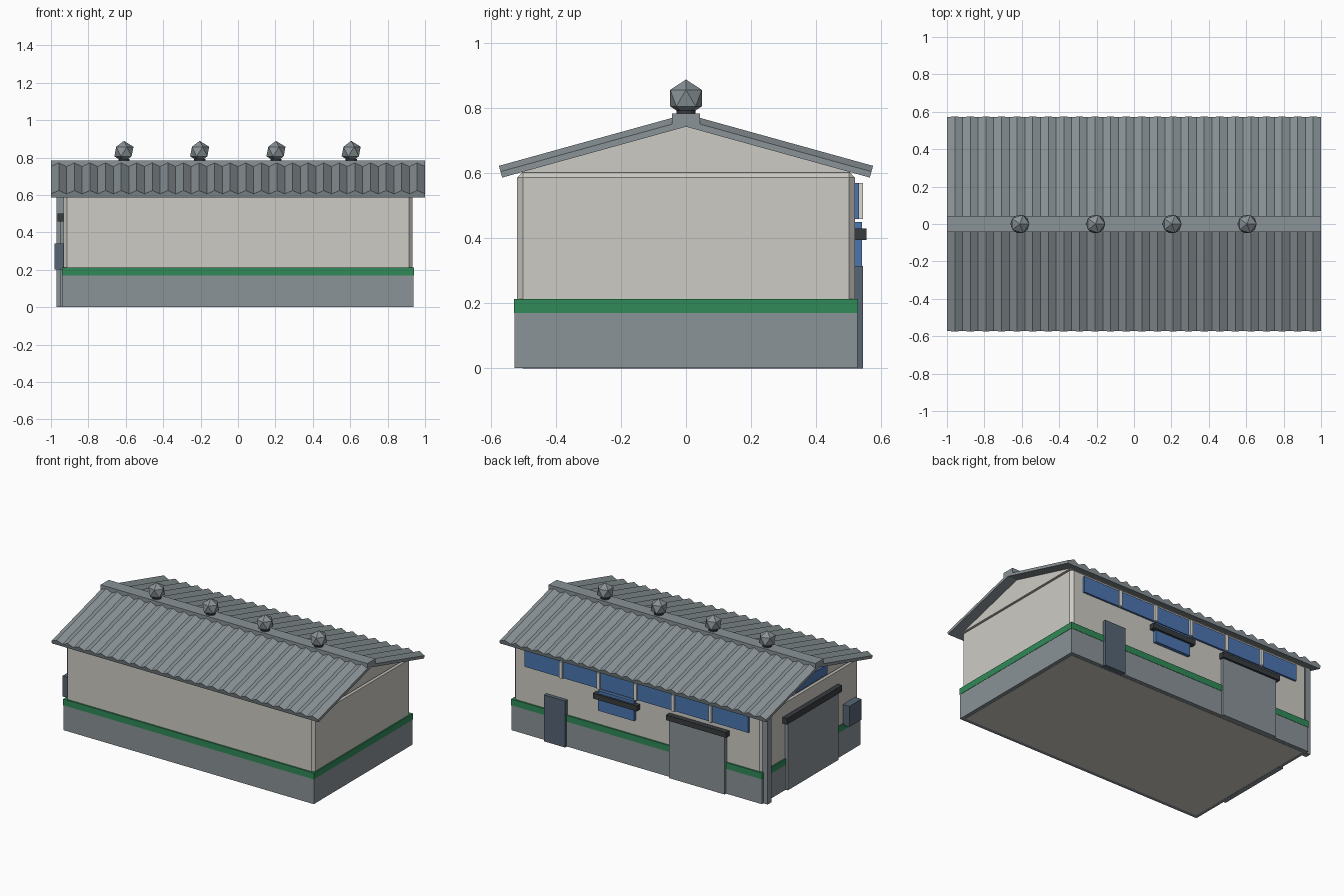
import bpy, bmesh, math

if "Cube" in bpy.data.objects:
    bpy.data.objects.remove(bpy.data.objects["Cube"])


def material(name, r, g, b):
    lin = [((c / 255 + 0.055) / 1.055) ** 2.4 for c in (r, g, b)]
    m = bpy.data.materials.new(name)
    m.diffuse_color = (*lin, 1)
    m.use_nodes = True
    m.node_tree.nodes["Principled BSDF"].inputs["Base Color"].default_value = m.diffuse_color
    return m


WALL = material("warm_white", 206, 203, 196)
GREY = material("grey", 138, 147, 151)
GREEN = material("green", 48, 138, 88)
SLATE = material("slate", 86, 101, 116)
BLUE = material("blue_glass", 76, 118, 176)
DARK = material("charcoal", 56, 60, 63)
PALE = material("pale_frame", 222, 220, 214)


def finish(name, bm, mat):
    bmesh.ops.recalc_face_normals(bm, faces=bm.faces)
    me = bpy.data.meshes.new(name)
    bm.to_mesh(me)
    bm.free()
    me.materials.append(mat)
    ob = bpy.data.objects.new(name, me)
    bpy.context.collection.objects.link(ob)
    return ob


def box(name, x, y, z, mat, bevel=0):
    """Box from (min, max) pairs, with optional chamfered edges."""
    bm = bmesh.new()
    bmesh.ops.create_cube(bm, size=1)
    for v in bm.verts:
        v.co = [r[0] if c < 0 else r[1] for c, r in zip(v.co, (x, y, z))]
    if bevel:
        bmesh.ops.bevel(bm, geom=bm.edges[:], offset=bevel, segments=1,
                        affect='EDGES', profile=0.5)
    return finish(name, bm, mat)


# Walls, plinth and stripe
box("walls", (-0.932, 0.932), (-0.52, 0.52), (0, 0.605), WALL, 0.018)
box("plinth", (-0.938, 0.938), (-0.528, 0.528), (0.001, 0.17), GREY)
box("stripe", (-0.94, 0.94), (-0.53, 0.53), (0.17, 0.213), GREEN)

# Gable prism under the roof
bm = bmesh.new()
ends = [[bm.verts.new((x, y, z)) for y, z in ((-0.51, 0.603), (0.51, 0.603), (0, 0.745))]
        for x in (-0.93, 0.93)]
bm.faces.new(ends[0])
bm.faces.new(ends[1])
for i in range(3):
    j = (i + 1) % 3
    bm.faces.new((ends[0][i], ends[0][j], ends[1][j], ends[1][i]))
finish("gable", bm, WALL)

# Corrugated roof slopes: flat underside, zigzag top
ANGLE, LENGTH, WAVES = math.atan(0.277), 0.587, 24
CA, SA = math.cos(ANGLE), math.sin(ANGLE)
for side, label in ((-1, "front"), (1, "back")):
    bm = bmesh.new()
    rows = []
    for i in range(2 * WAVES + 1):
        x = -1 + i / WAVES
        t = 0.0375 if i % 2 else 0.019
        rows.append([bm.verts.new((x, side * (s * CA + h * SA), 0.744 - s * SA + h * CA))
                     for s, h in ((0, 0), (LENGTH, 0), (LENGTH, t), (0, t))])
    for a, b in zip(rows, rows[1:]):
        for k in range(4):
            n = (k + 1) % 4
            bm.faces.new((a[k], a[n], b[n], b[k]))
    bm.faces.new(rows[0])
    bm.faces.new(rows[-1])
    finish(label + "_roof", bm, GREY)
box("ridge_cap", (-1, 1), (-0.043, 0.043), (0.747, 0.785), GREY)

# Roof ventilators
for i, x in enumerate((-0.61, -0.205, 0.203, 0.605)):
    bm = bmesh.new()
    bmesh.ops.create_icosphere(bm, subdivisions=1, radius=0.057)
    bmesh.ops.translate(bm, verts=bm.verts, vec=(x, 0, 0.832))
    finish(f"vent_ball_{i}", bm, GREY)
    bm = bmesh.new()
    bmesh.ops.create_cone(bm, cap_ends=True, segments=12, radius1=0.03,
                          radius2=0.03, depth=0.03)
    bmesh.ops.translate(bm, verts=bm.verts, vec=(x, 0, 0.778))
    finish(f"vent_neck_{i}", bm, DARK)

# Back side: window strip with dividers
box("window_strip", (-0.84, 0.84), (0.51, 0.533), (0.46, 0.57), BLUE)
for i in range(-2, 3):
    box(f"window_divider_{i + 2}", (i * 0.28 - 0.011, i * 0.28 + 0.011),
        (0.51, 0.545), (0.46, 0.57), PALE)

# Back side: door, small window, roller door, awnings
box("back_door", (0.525, 0.683), (0.51, 0.545), (0, 0.315), SLATE)
box("small_window", (0.01, 0.28), (0.51, 0.542), (0.315, 0.45), BLUE)
box("small_window_awning", (-0.02, 0.31), (0.51, 0.556), (0.395, 0.43), DARK)
box("back_roller_door", (-0.67, -0.252), (0.51, 0.542), (0, 0.4), GREY)
box("back_roller_awning", (-0.69, -0.24), (0.51, 0.556), (0.395, 0.43), DARK)

# Left side: roller door, awning, gable window, meter box, downpipe
box("left_roller_door", (-0.953, -0.92), (-0.27, 0.27), (0, 0.46), GREY)
box("left_roller_awning", (-0.965, -0.92), (-0.295, 0.295), (0.458, 0.5), DARK)
box("gable_window", (-0.945, -0.92), (-0.165, 0.165), (0.62, 0.685), BLUE)
box("meter_box", (-0.98, -0.92), (-0.48, -0.35), (0.2, 0.34), SLATE)
box("downpipe", (-0.97, -0.93), (0.47, 0.51), (0, 0.6), GREY)
